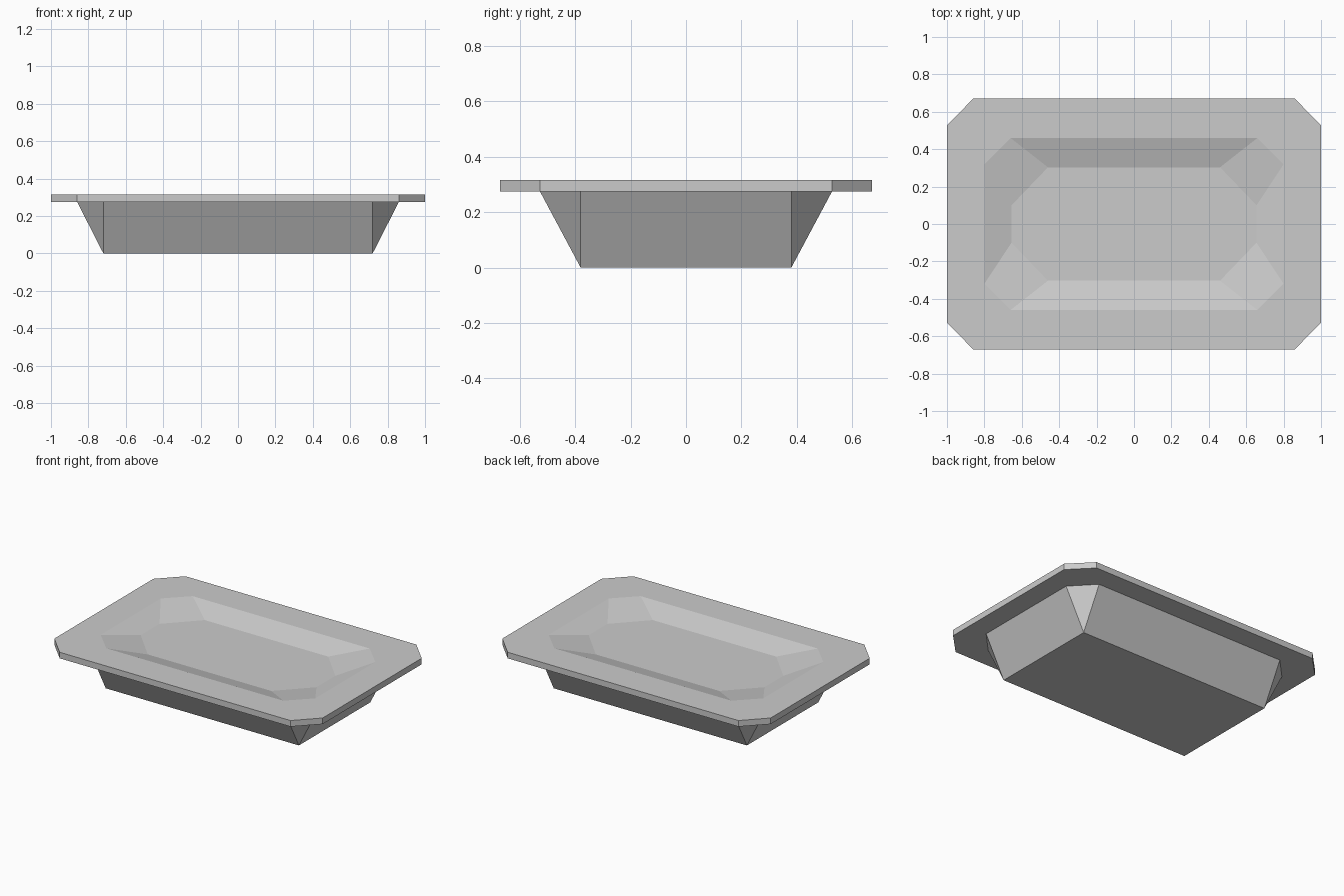
import bpy
import bmesh

cube = bpy.data.objects.get("Cube")
if cube:
    bpy.data.objects.remove(cube, do_unlink=True)

# Single flat colour
grey = bpy.data.materials.new("light grey")
grey.use_nodes = True
colour = (0.6, 0.6, 0.6, 1)
grey.diffuse_color = colour
grey.node_tree.nodes["Principled BSDF"].inputs["Base Color"].default_value = colour


def octagon(bm, hx, hy, cx, cy, z):
    """Ring with half sizes hx, hy whose corners are cut at cx, cy."""
    pts = [(hx, -cy), (hx, cy), (cx, hy), (-cx, hy),
           (-hx, cy), (-hx, -cy), (-cx, -hy), (cx, -hy)]
    return [bm.verts.new((x, y, z)) for x, y in pts]


def loft(name, rings, cap_start=False, cap_end=False):
    """Skin consecutive rings into one flat-shaded surface."""
    bm = bmesh.new()
    loops = [octagon(bm, *r) for r in rings]
    for a, b in zip(loops, loops[1:]):
        for i in range(len(a)):
            j = (i + 1) % len(a)
            bm.faces.new((a[i], a[j], b[j], b[i]))
    if cap_start:
        bm.faces.new(loops[0][::-1])
    if cap_end:
        bm.faces.new(loops[-1])
    # Merges coincident corners, turning the cut corners into triangles
    bmesh.ops.remove_doubles(bm, verts=bm.verts[:], dist=0.0005)
    mesh = bpy.data.meshes.new(name)
    bm.to_mesh(mesh)
    bm.free()
    mesh.materials.append(grey)
    obj = bpy.data.objects.new(name, mesh)
    bpy.context.collection.objects.link(obj)
    return obj


rim_low, rim_top, floor_z = 0.275, 0.316, 0.268
body_top = (0.86, 0.527, 0.72, 0.38, rim_low)

# Tapered body: rectangular base widening to a cut-corner top
loft("tray_body", [(0.72, 0.38, 0.72, 0.38, 0), body_top], cap_start=True)

# Rim slab with the shallow recessed basin
loft("rim_and_basin", [
    body_top,
    (1.0, 0.67, 0.86, 0.527, rim_low),
    (1.0, 0.67, 0.86, 0.527, rim_top),
    (0.80, 0.46, 0.66, 0.32, rim_top),
    (0.655, 0.303, 0.46, 0.10, floor_z),
], cap_end=True)
